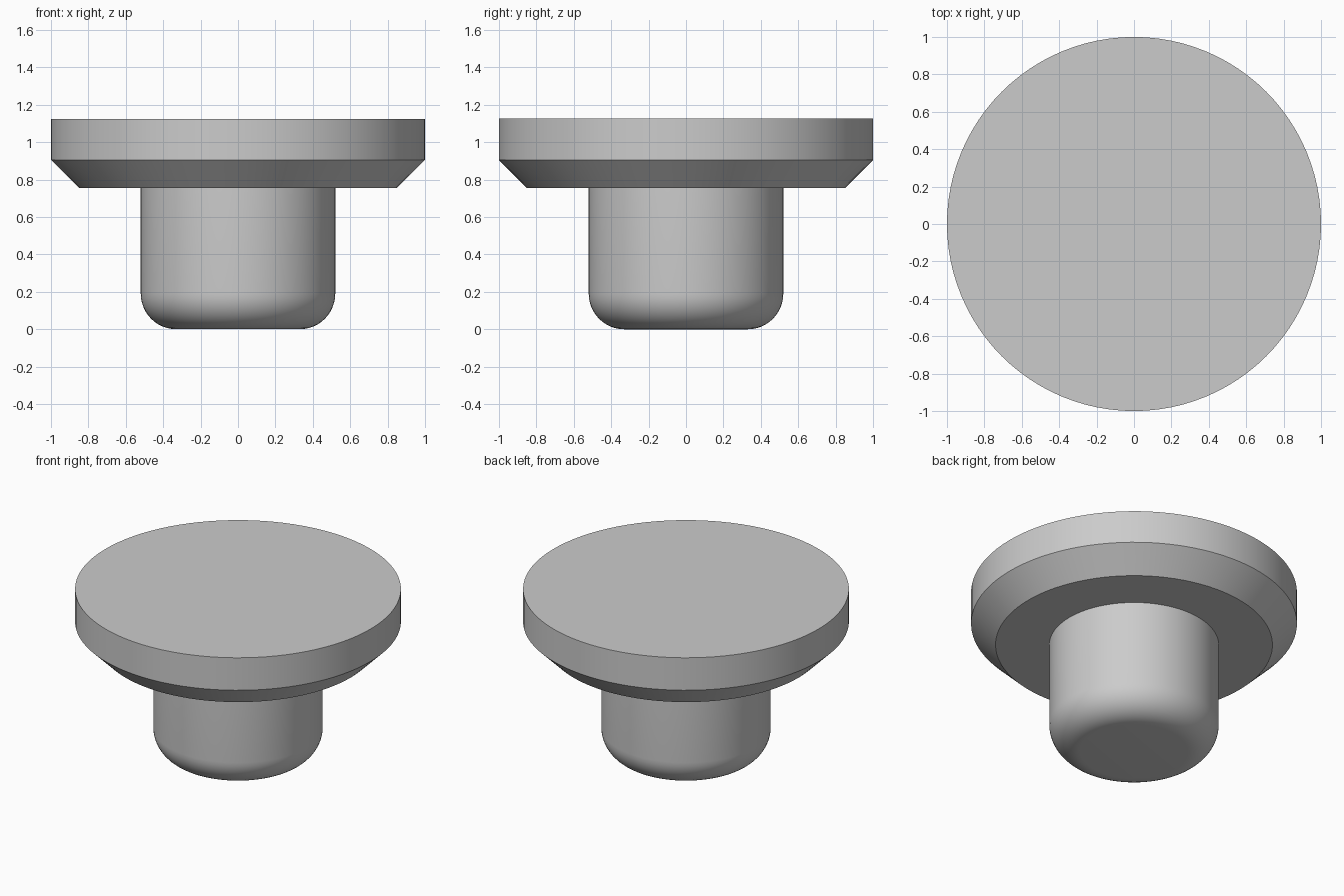
import bpy
import bmesh
import math

if "Cube" in bpy.data.objects:
    bpy.data.objects.remove(bpy.data.objects["Cube"])

SIDES = 96
STEM_R, FILLET = 0.52, 0.19
HEAD_BOTTOM, RIM_BOTTOM, TOP = 0.755, 0.905, 1.125

grey = bpy.data.materials.new("plain grey")
grey.diffuse_color = (0.6, 0.6, 0.6, 1)
grey.use_nodes = True
grey.node_tree.nodes["Principled BSDF"].inputs["Base Color"].default_value = grey.diffuse_color


def lathe(name, profile, cap=None):
    """Revolve (radius, z) points, and close the ring at index cap with a disc."""
    bm = bmesh.new()
    rings = []
    for r, z in profile:
        rings.append([bm.verts.new((r * math.cos(2 * math.pi * i / SIDES),
                                    r * math.sin(2 * math.pi * i / SIDES), z))
                      for i in range(SIDES)])
    for low, high in zip(rings, rings[1:]):
        for i in range(SIDES):
            j = (i + 1) % SIDES
            bm.faces.new((low[i], low[j], high[j], high[i]))
    if cap == "bottom":
        bm.faces.new(rings[0][::-1])
    elif cap == "top":
        bm.faces.new(rings[-1])
    mesh = bpy.data.meshes.new(name)
    bm.to_mesh(mesh)
    bm.free()
    mesh.materials.append(grey)
    obj = bpy.data.objects.new(name, mesh)
    bpy.context.collection.objects.link(obj)
    bpy.ops.object.select_all(action="DESELECT")
    obj.select_set(True)
    bpy.context.view_layer.objects.active = obj
    bpy.ops.object.shade_smooth_by_angle(angle=math.radians(30))
    return obj


# Stem: flat bottom, rounded lower edge, straight wall up to the head
arc = [(STEM_R - FILLET + FILLET * math.sin(a), FILLET - FILLET * math.cos(a))
       for a in (math.pi / 2 * k / 12 for k in range(13))]
lathe("stem", arc + [(STEM_R, HEAD_BOTTOM)], cap="bottom")

# Head: ring underside, 45 degree chamfer, straight rim, flat top
lathe("head", [(STEM_R, HEAD_BOTTOM), (0.85, HEAD_BOTTOM),
               (1.0, RIM_BOTTOM), (1.0, TOP)], cap="top")
